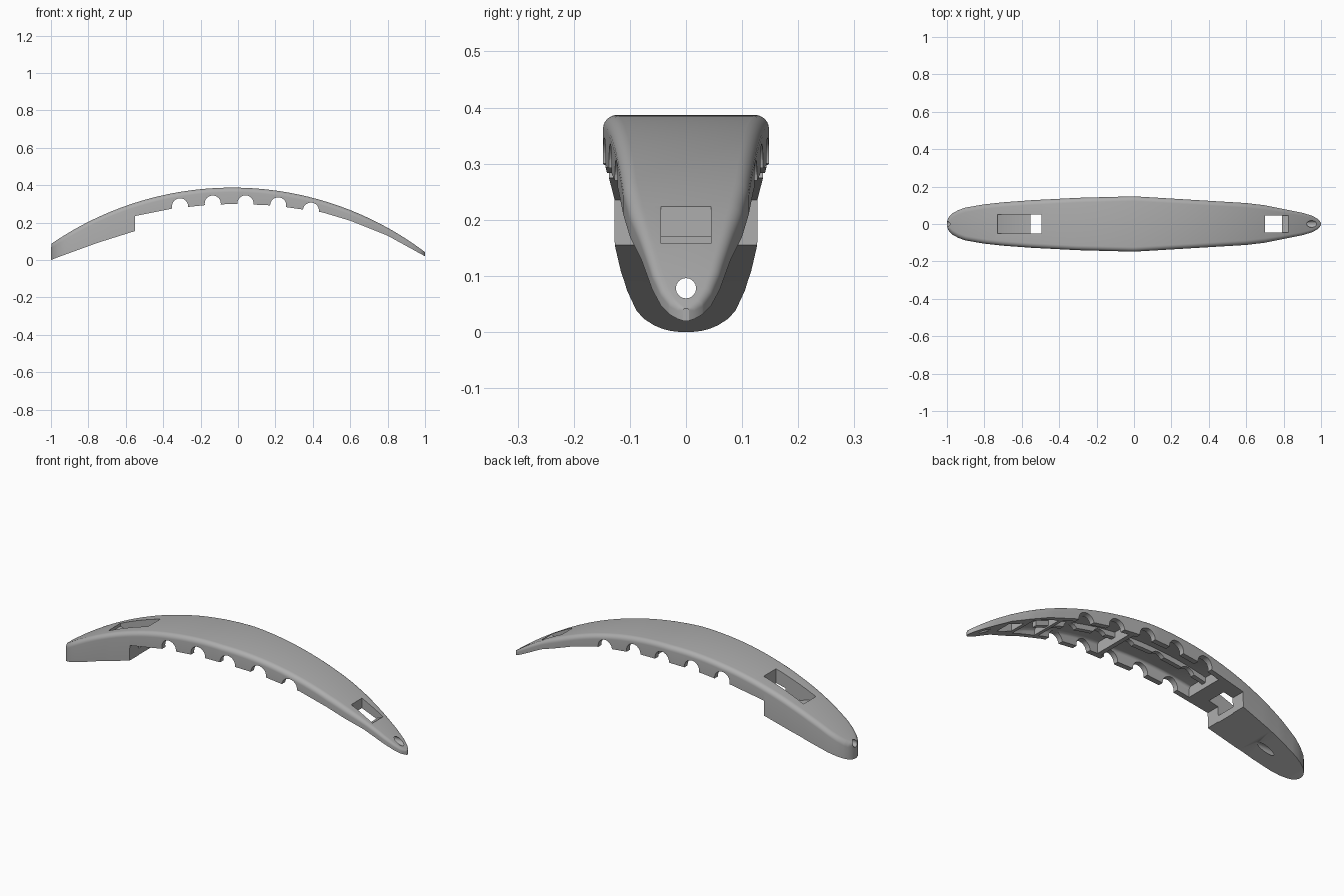
import bpy, bmesh, math
from mathutils import Matrix

cube = bpy.data.objects.get("Cube")
if cube:
    bpy.data.objects.remove(cube, do_unlink=True)

grey = bpy.data.materials.new("plain_grey")
grey.use_nodes = True
grey.diffuse_color = (0.42, 0.42, 0.42, 1)
grey.node_tree.nodes["Principled BSDF"].inputs["Base Color"].default_value = (0.42, 0.42, 0.42, 1)

STEP = -0.55
# Half width along the length, and the lower edge behind and ahead of the step
WIDTH = [(-1, .01), (-.995, .028), (-.985, .043), (-.97, .057), (-.94, .074), (-.9, .088),
         (-.8, .105), (-.7, .116), (-.55, .127), (-.3, .14), (0, .148), (.3, .13), (.6, .112),
         (.7, .1), (.75, .09), (.8, .08), (.9, .06), (.95, .045), (.98, .029), (.994, .015), (1, .005)]
BLOCK = [(-1, 0), (-.97, .012), (-.75, .092), (-.55, .155)]
EDGE = [(-.55, .235), (-.35, .275), (-.15, .296), (0, .3), (.2, .291), (.45, .255),
        (.6, .21), (.8, .13), (1, .02)]


def lerp(table, x):
    for (x0, v0), (x1, v1) in zip(table, table[1:]):
        if x <= x1:
            return v0 + (v1 - v0) * (x - x0) / (x1 - x0)
    return table[-1][1]


def top(x):
    radius = 1.71
    return 0.387 - radius + math.sqrt(radius ** 2 - (x + 0.03) ** 2)


def bottom(x):
    return lerp(BLOCK if x < STEP else EDGE, x)


def width(x):
    return lerp(WIDTH, x)


def make_object(name, bm):
    bmesh.ops.recalc_face_normals(bm, faces=bm.faces)
    mesh = bpy.data.meshes.new(name)
    bm.to_mesh(mesh)
    bm.free()
    mesh.materials.append(grey)
    obj = bpy.data.objects.new(name, mesh)
    bpy.context.collection.objects.link(obj)
    return obj


def loft(name, x0, x1, half, low, high, fillet):
    """Sweep a section with rounded upper corners along x."""
    count = max(8, int((x1 - x0) * 40))
    xs = {round(x0 + (x1 - x0) * i / count, 4) for i in range(count + 1)}
    xs |= {k for k, _ in WIDTH if x0 < k < x1}
    if x0 < STEP < x1:
        xs = {x for x in xs if abs(x - STEP) > 0.002} | {STEP - 0.0003, STEP + 0.0003}
    bm = bmesh.new()
    rings = []
    for x in sorted(xs):
        w, b, t = half(x), low(x), high(x)
        r = min(fillet, 0.45 * (t - b), 0.6 * w)
        side = [(w, b)]
        for i in range(7):
            a = math.pi / 2 * i / 6
            side.append((w - r + r * math.cos(a), t - r + r * math.sin(a)))
        ring = side + [(-y, z) for y, z in reversed(side)]
        rings.append([bm.verts.new((x, y, z)) for y, z in ring])
    for p, q in zip(rings, rings[1:]):
        for i in range(len(p)):
            j = (i + 1) % len(p)
            bm.faces.new((p[i], p[j], q[j], q[i]))
    bm.faces.new(rings[0])
    bm.faces.new(rings[-1])
    return make_object(name, bm)


def prism(name, profile, half):
    """Extrude a side profile across y."""
    bm = bmesh.new()
    a = [bm.verts.new((x, -half, z)) for x, z in profile]
    b = [bm.verts.new((x, half, z)) for x, z in profile]
    bm.faces.new(a)
    bm.faces.new(b)
    for i in range(len(a)):
        j = (i + 1) % len(a)
        bm.faces.new((a[i], a[j], b[j], b[i]))
    return make_object(name, bm)


def combine(target, tool, operation="DIFFERENCE"):
    tool.hide_render = True
    mod = target.modifiers.new(tool.name, "BOOLEAN")
    mod.operation = operation
    mod.solver = "EXACT"
    mod.object = tool
    bpy.context.view_layer.objects.active = target
    bpy.ops.object.modifier_apply(modifier=mod.name)
    bpy.data.objects.remove(tool, do_unlink=True)


# Arched body with the deep block at one end
body = loft("arched_body", -1, 1, width, bottom, top, 0.025)

# Hollow underside, leaving cross ribs between the pockets
for x0, x1 in ((-.42, .1), (.125, .5), (.525, .67)):
    combine(body, loft("pocket", x0, x1, lambda x: width(x) - 0.028,
                       lambda x: bottom(x) - 0.06, lambda x: top(x) - 0.028, 0.015))

# Lengthwise rib under the roof
combine(body, loft("centre_rib", -.43, .6, lambda x: 0.012,
                   lambda x: top(x) - 0.055, lambda x: top(x) - 0.015, 0.001), "UNION")

# Round notches along both lower edges
for i, crown in enumerate((.33, .345, .346, .335, .307)):
    r = 0.043
    circle = [(-.31 + .175 * i + r * math.cos(math.tau * k / 32),
               crown - r + r * math.sin(math.tau * k / 32)) for k in range(32)]
    combine(body, prism("notch", circle, 0.3))

# Strap slots
combine(body, prism("block_slot", [(-.73, .5), (-.73, .222), (-.64, .192), (-.553, .19),
                                   (-.553, .05), (-.495, .05), (-.495, .5)], 0.052))
combine(body, prism("tip_slot", [(.7, -.1), (.79, -.1), (.79, .14), (.825, .155),
                                 (.825, .5), (.7, .5)], 0.045))

# Cord hole drilled lengthwise through both ends
drill = bmesh.new()
bmesh.ops.create_cone(drill, cap_ends=True, segments=32, radius1=0.018, radius2=0.018, depth=2.4,
                      matrix=Matrix.Translation((0, 0, 0.078)) @ Matrix.Rotation(math.pi / 2, 4, "Y"))
combine(body, make_object("cord_hole", drill))

# Smooth shading with crisp edges
bpy.ops.object.select_all(action="DESELECT")
body.select_set(True)
bpy.context.view_layer.objects.active = body
bpy.ops.object.shade_smooth_by_angle(angle=math.radians(30))
